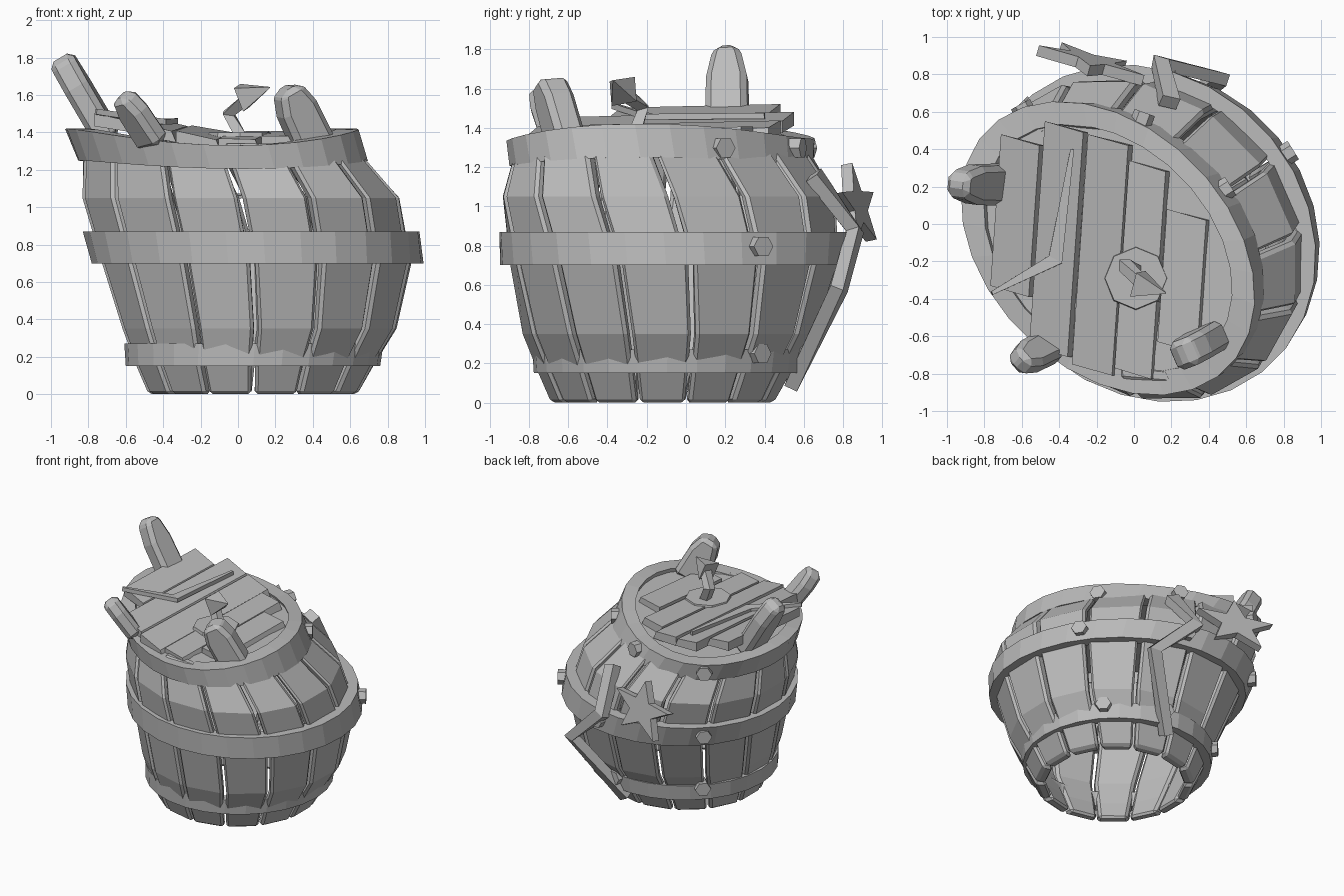
import bpy, math
from math import sin, cos, pi, radians
from mathutils import Vector as V

cube = bpy.data.objects.get("Cube")
if cube:
    bpy.data.objects.remove(cube)

grey = bpy.data.materials.new("plain_grey")
grey.use_nodes = True
grey.diffuse_color = (0.5, 0.5, 0.5, 1)
grey.node_tree.nodes["Principled BSDF"].inputs["Base Color"].default_value = (0.5, 0.5, 0.5, 1)


def loft(name, rings, cyclic=False, bevel=0):
    """Skin a list of equal-length rings; cap the ends unless cyclic."""
    n, m = len(rings[0]), len(rings)
    faces = []
    for i in range(m if cyclic else m - 1):
        a, b = i * n, (i + 1) % m * n
        faces += [(a + j, a + (j + 1) % n, b + (j + 1) % n, b + j) for j in range(n)]
    if not cyclic:
        faces += [tuple(range(n))[::-1], tuple(range((m - 1) * n, m * n))]
    me = bpy.data.meshes.new(name)
    me.from_pydata([p for r in rings for p in r], [], faces)
    me.validate()
    me.materials.append(grey)
    ob = bpy.data.objects.new(name, me)
    bpy.context.collection.objects.link(ob)
    bpy.context.view_layer.objects.active = ob
    bpy.ops.object.mode_set(mode='EDIT')
    bpy.ops.mesh.select_all(action='SELECT')
    bpy.ops.mesh.normals_make_consistent(inside=False)
    bpy.ops.object.mode_set(mode='OBJECT')
    if bevel:
        mod = ob.modifiers.new("soft_edges", 'BEVEL')
        mod.width, mod.segments, mod.limit_method = bevel, 1, 'ANGLE'
        mod.angle_limit = radians(40)
    return ob


def oval(cx, cy, r, a, z):
    """Point on the barrel section, squeezed along one diagonal towards the top."""
    e, b = .095 * z * z, a - pi / 4
    u, v = r * (1 - e) * cos(b), r * (1 + e) * sin(b)
    h = math.sqrt(.5)
    return V((cx + h * (u - v), cy + h * (u + v), z))


def bar(name, path, normal, widths, thick, bevel=0):
    """Rectangular bar along a path, flat side facing the normal."""
    path, rings = [V(p) for p in path], []
    for i, p in enumerate(path):
        t = path[min(i + 1, len(path) - 1)] - path[max(i - 1, 0)]
        side = V(normal).cross(t).normalized()
        out = t.cross(side).normalized() * thick / 2
        s = side * widths[i] / 2
        rings.append([p - s - out, p + s - out, p + s + out, p - s + out])
    return loft(name, rings, bevel=bevel)


# Staves: leaning, bulging barrel wall (height, centre x, centre y, radius)
LEVELS = [(0, .08, -.12, .57), (.15, .09, -.11, .645), (.35, .115, -.09, .745),
          (.7, .10, -.06, .84), (1.05, .015, -.085, .86), (1.34, -.11, -.13, .72)]
COUNT = 14
for k in range(COUNT):
    rings = []
    for z, cx, cy, r in LEVELS:
        mid = -pi / 2 + (k + .5) * 2 * pi / COUNT - radians(6) * z
        h = pi / COUNT - .017
        rings.append([oval(cx, cy, r, mid - h, z), oval(cx, cy, r, mid + h, z),
                      oval(cx, cy, r - .08, mid + h, z), oval(cx, cy, r - .08, mid - h, z)])
    loft(f"stave_{k + 1}", rings, bevel=.018)


# Hoops: bands with a bottom and a top circle; the upper one is saddle shaped
def hoop(name, low, high, thick, saddle=0, sides=28):
    rings = []
    for k in range(sides):
        a = 2 * pi * k / sides
        lift = saddle * cos(a) ** 2 + saddle * .15 * max(0, sin(a))
        ring = []
        for (z, cx, cy, r), inset, f in ((low, 0, .5), (high, 0, 1), (high, thick, 1), (low, thick, .5)):
            ring.append(oval(cx, cy, r - inset, a, z) + V((0, 0, lift * f)))
        rings.append(ring)
    return loft(name, rings, cyclic=True)


LOWER = (.15, .08, -.095, .68), (.27, .085, -.09, .693)
MIDDLE = (.70, .105, -.06, .887), (.87, .07, -.05, .90)
UPPER = (1.205, -.08, -.125, .77), (1.33, -.14, -.13, .775)
hoop("lower_hoop", *LOWER, .07)
hoop("middle_hoop", *MIDDLE, .09)
hoop("upper_hoop", *UPPER, .12, saddle=.09)

# Nails around the back of each hoop
for label, (low, high), lift, angles in (("lower", LOWER, .04, (42, 80, 136)),
                                         ("middle", MIDDLE, .01, (32, 80, 135)),
                                         ("upper", UPPER, .03, (32, 70, 119))):
    z, cx, cy, r = [(a + b) / 2 for a, b in zip(low, high)]
    for i, deg in enumerate(angles):
        a = radians(deg)
        out, side = V((cos(a), sin(a), 0)), V((-sin(a), cos(a), 0))
        c = oval(cx, cy, r, a, z) + V((0, 0, lift))
        rings = [[c + out * d + side * .058 * cos(t * pi / 3) + V((0, 0, .055 * sin(t * pi / 3)))
                  for t in range(6)] for d in (-.08, .04)]
        loft(f"{label}_nail_{i + 1}", rings)


# Lid: sagging backing disc and five crooked planks
def lid_z(x, y):
    return 1.385 + .18 * max(0, -x - .1) + .06 * max(0, x) + .035 * y


loft("lid_backing", [[oval(-.13, -.13, .70, 2 * pi * k / 28, z)
                      + V((0, 0, .07 * cos(2 * pi * k / 28) ** 2))
                      for k in range(28)] for z in (1.28, 1.32)])

# Each plank: left x, right x, front y, back y
PLANKS = [(-.75, -.545, -.36, .45), (-.52, -.315, -.68, .52), (-.285, -.07, -.78, .45),
          (-.055, .14, -.80, .31), (.165, .375, -.66, .05)]
for i, (x0, x1, y0, y1) in enumerate(PLANKS):
    rings = []
    for y in (y0, y1):
        skew = .07 * (y + .1)
        l, r = x0 + skew, x1 + skew
        zl, zr = lid_z(l, y), lid_z(r, y)
        rings.append([V((l, y + .03, zl - .06)), V((r + .025, y - .03, zr - .06)),
                      V((r, y - .03, zr)), V((l, y + .03, zl + .01))])
    loft(f"lid_plank_{i + 1}", rings)

# Crooked splinter lying on the planks
bend = [(-.33, .40), (-.42, -.19), (-.76, -.37)]
bar("lid_splinter", [(x, y, lid_z(x, y) + .02) for x, y in bend], (0, 0, 1), (.02, .08, .02), .03)

# Knob base, bent stem and pointed head
loft("knob_base", [[V((.01 + r * cos(k * pi / 4), -.29 + r * sin(k * pi / 4), z)) for k in range(8)]
                   for r, z in ((.175, 1.35), (.165, 1.40))])
bar("knob_stem", [(.02, -.26, 1.37), (-.05, -.22, 1.50), (.05, -.32, 1.58)], (0, 1, 0),
    (.06, .06, .06), .06)
base, tip = V((.02, -.32, 1.585)), V((.17, -.37, 1.64))
axis = (tip - base).normalized()
u = axis.cross(V((0, 0, 1))).normalized()
w = u.cross(axis)
loft("knob_head", [[c + (u * cos(k * pi / 2 + .6) + w * sin(k * pi / 2 + .6)) * r for k in range(4)]
                   for c, r in ((base, .095), (tip, .004))])


# Broken boards sticking out of the rim
def board(name, foot, top, normal, width, thick):
    foot, top = V(foot), V(top)
    path = [foot.lerp(top, f) for f in (0, .65, .9, 1)]
    bar(name, path, normal, [width * f for f in (1, .95, .7, .45)], thick, bevel=.03)


board("broken_board_left", (-.69, .21, 1.36), (-.95, .21, 1.80), (-1, .1, 0), .22, .14)
board("broken_board_front", (-.45, -.65, 1.34), (-.62, -.74, 1.60), (-.75, -.66, 0), .19, .12)
board("broken_board_right", (.41, -.61, 1.32), (.26, -.70, 1.64), (.35, -.93, 0), .22, .16)

# Zigzag strip hung on the back
bar("zigzag_strip", [(.19, .65, 1.16), (.14, .86, .87), (.46, .78, .58), (.15, .54, .09)],
    (.25, .95, .1), (.10, .09, .09, .08), .07)

# Five-pointed star leaning against the back, wider than tall
c, n = V((-.23, .86, 1.0)), V((.27, .95, .2)).normalized()
side = V((0, 0, 1)).cross(n).normalized()
up = n.cross(side)
loft("star", [[c + n * d + (side * sin(k * pi / 5) * 1.4 + up * cos(k * pi / 5)) * (.09 if k % 2 else .22)
               for k in range(10)] for d in (-.03, .03)])
